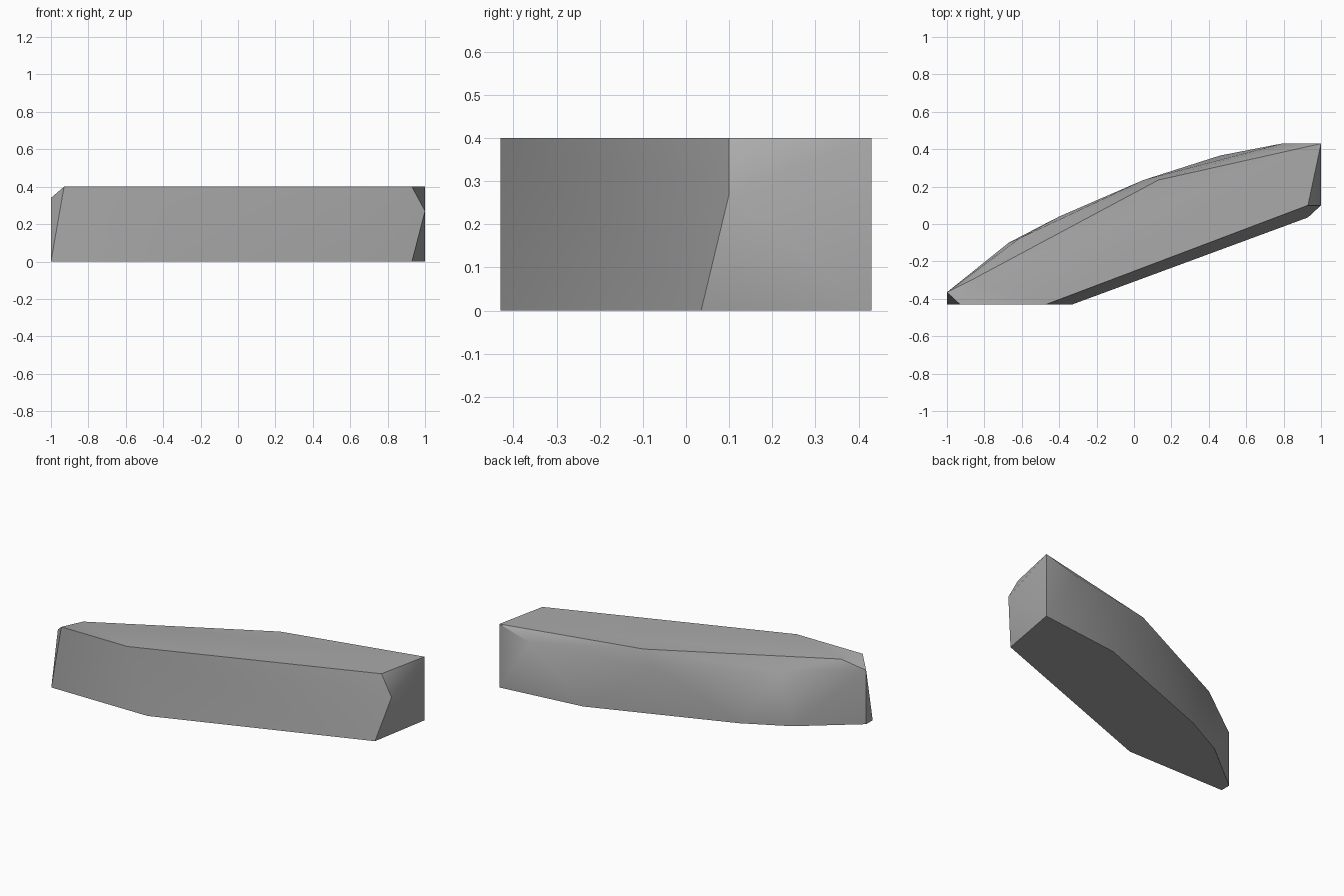
import bpy
import bmesh
import math

cube = bpy.data.objects.get("Cube")
if cube:
    bpy.data.objects.remove(cube, do_unlink=True)

HEIGHT = 0.4

# One plain stone grey
stone = bpy.data.materials.new("stone grey")
stone.use_nodes = True
GREY = (0.4, 0.4, 0.4, 1)
stone.diffuse_color = GREY
stone.node_tree.nodes["Principled BSDF"].inputs["Base Color"].default_value = GREY

# Flat top outline, flat base outline, and the bulging corners between them
top = [(-0.93, -0.43), (-0.47, -0.43), (0.93, 0.10), (1, 0.43), (0.13, 0.235), (-0.87, -0.30)]
base = [(-1, -0.43), (-0.33, -0.43), (0.93, 0.035), (1, 0.43), (0.46, 0.366),
        (-0.40, 0.04), (-0.67, -0.10), (-1, -0.365)]
bulge = [(1, 0.10, 0.27), (0.79, 0.43, 0.34), (0.05, 0.235, 0.30),
         (-0.61, -0.075, 0.335), (-1, -0.365, 0.34)]

# Wrap the corners into one faceted stone slab
bm = bmesh.new()
for x, y in top:
    bm.verts.new((x, y, HEIGHT))
for x, y in base:
    bm.verts.new((x, y, 0))
for corner in bulge:
    bm.verts.new(corner)
bmesh.ops.convex_hull(bm, input=bm.verts)
bmesh.ops.dissolve_limit(bm, angle_limit=math.radians(0.5), verts=bm.verts, edges=bm.edges)
bmesh.ops.recalc_face_normals(bm, faces=bm.faces)

mesh = bpy.data.meshes.new("stone_slab")
bm.to_mesh(mesh)
bm.free()
mesh.materials.append(stone)
slab = bpy.data.objects.new("stone_slab", mesh)
bpy.context.collection.objects.link(slab)

# Soft facets on the sides, crisp rims
bpy.ops.object.select_all(action="DESELECT")
slab.select_set(True)
bpy.context.view_layer.objects.active = slab
bpy.ops.object.shade_smooth_by_angle(angle=math.radians(35))
